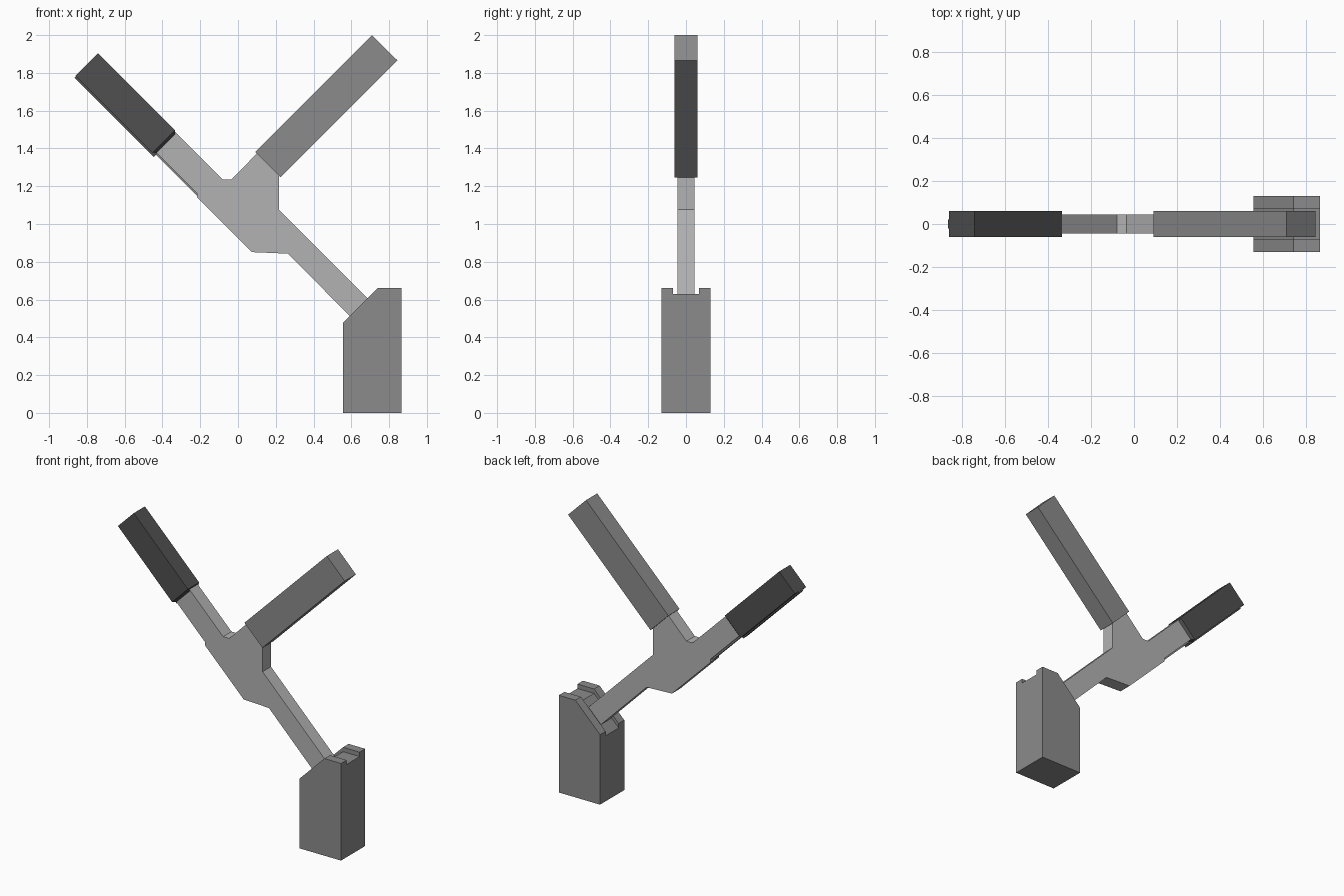
import bpy, bmesh

if "Cube" in bpy.data.objects:
    bpy.data.objects.remove(bpy.data.objects["Cube"])


def diag(s, t):
    """Point on the 45 degree frame: s = z - x, t = x + z."""
    return ((t - s) / 2, (t + s) / 2)


def diag_rect(s0, s1, t0, t1):
    return [diag(s0, t0), diag(s0, t1), diag(s1, t1), diag(s1, t0)]


def material(name, v):
    m = bpy.data.materials.new(name)
    m.diffuse_color = (v, v, v, 1)
    m.use_nodes = True
    m.node_tree.nodes["Principled BSDF"].inputs["Base Color"].default_value = m.diffuse_color
    return m


def prism(name, profile, half_y, mat=None, chamfer=None):
    """Extrude an xz profile through y; optionally chamfer the end face at s = chamfer."""
    bm = bmesh.new()
    face = bm.faces.new([bm.verts.new((x, -half_y, z)) for x, z in profile])
    ext = bmesh.ops.extrude_face_region(bm, geom=[face])
    new = [v for v in ext["geom"] if isinstance(v, bmesh.types.BMVert)]
    bmesh.ops.translate(bm, vec=(0, 2 * half_y, 0), verts=new)
    bmesh.ops.recalc_face_normals(bm, faces=bm.faces)
    if chamfer is not None:
        edges = [e for e in bm.edges
                 if all(abs(v.co.z - v.co.x - chamfer) < 1e-4 for v in e.verts)]
        bmesh.ops.bevel(bm, geom=edges, offset=0.018, segments=1, affect='EDGES')
    me = bpy.data.meshes.new(name)
    bm.to_mesh(me)
    bm.free()
    ob = bpy.data.objects.new(name, me)
    bpy.context.collection.objects.link(ob)
    if mat:
        me.materials.append(mat)
    return ob


light = material("light_grey", 0.45)
mid = material("mid_grey", 0.26)
dark = material("dark_grey", 0.08)

# Foot block with a clipped corner
block = prism("foot_block", [(0.555, 0), (0.865, 0), (0.865, 0.66),
                             (0.74, 0.66), (0.555, 0.475)], 0.13, mid)

# Shallow channel following the slope and the top of the block
slot = prism("slot_cutter", [(0.45, 0.34), (0.74, 0.63), (0.95, 0.63),
                             (0.95, 0.9), (0.45, 0.9)], 0.07)
mod = block.modifiers.new("slot", 'BOOLEAN')
mod.operation = 'DIFFERENCE'
mod.solver = 'EXACT'
mod.object = slot
bpy.context.view_layer.objects.active = block
bpy.ops.object.modifier_apply(modifier="slot")
bpy.data.objects.remove(slot)

# Y-shaped frame: lower leg, hub, left arm and right arm in one outline
prism("frame", [
    diag(-0.13, 1.105), (0.264, 0.843), (0.074, 0.851), (-0.216, 1.14),
    (-0.216, 1.162), diag(1.85, 0.946), diag(1.85, 1.155), (-0.08, 1.236),
    (-0.035, 1.236), diag(1.274, 1.55), diag(1.04, 1.55), diag(1.04, 1.472),
    (0.216, 1.077), diag(-0.13, 1.292)], 0.045, light)

# Right bar
prism("right_bar", diag_rect(1.022, 1.291, 1.472, 2.71), 0.06, mid)

# Left grip with chamfered inner end, and the thin rail under it
prism("grip", diag_rect(1.805, 2.645, 0.924, 1.162), 0.06, dark, chamfer=1.805)
prism("grip_rib", diag_rect(1.80, 2.64, 0.91, 0.96), 0.022, dark)
prism("arm_rail", diag_rect(1.37, 1.82, 0.932, 0.96), 0.022, mid)
